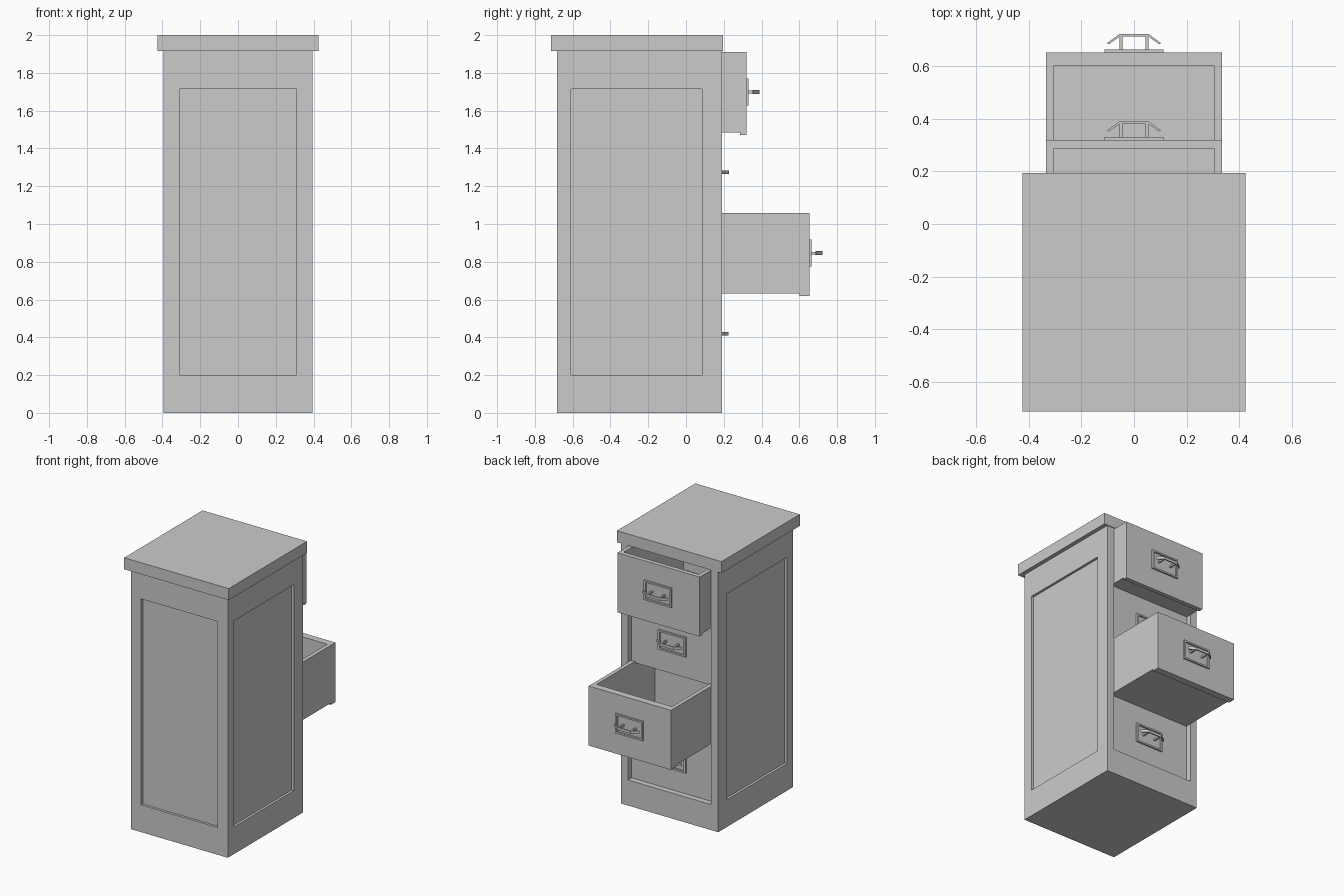
import bpy, bmesh

if "Cube" in bpy.data.objects:
    bpy.data.objects.remove(bpy.data.objects["Cube"])


def make_object(name, bm):
    bmesh.ops.recalc_face_normals(bm, faces=bm.faces)
    mesh = bpy.data.meshes.new(name)
    bm.to_mesh(mesh)
    bm.free()
    obj = bpy.data.objects.new(name, mesh)
    bpy.context.collection.objects.link(obj)
    return obj


def add_box(bm, lo, hi):
    verts = bmesh.ops.create_cube(bm, size=1)["verts"]
    for v in verts:
        for i in range(3):
            v.co[i] = lo[i] if v.co[i] < 0 else hi[i]


def box(name, lo, hi):
    bm = bmesh.new()
    add_box(bm, lo, hi)
    return make_object(name, bm)


def add_prism(bm, points, direction):
    face = bm.faces.new([bm.verts.new(p) for p in points])
    new = bmesh.ops.extrude_face_region(bm, geom=[face])["geom"]
    verts = [g for g in new if isinstance(g, bmesh.types.BMVert)]
    bmesh.ops.translate(bm, vec=direction, verts=verts)


def cut(obj, lo, hi):
    cutter = box("cutter", lo, hi)
    cutter.hide_render = True
    mod = obj.modifiers.new("cut", "BOOLEAN")
    mod.operation = "DIFFERENCE"
    mod.solver = "EXACT"
    mod.object = cutter
    bpy.context.view_layer.objects.active = obj
    bpy.ops.object.modifier_apply(modifier=mod.name)
    bpy.data.objects.remove(cutter)


# Cabinet body: recessed panels on three sides, drawer bay open at +y
body = box("cabinet_body", (-0.395, -0.682, 0), (0.395, 0.19, 1.915))
cut(body, (-0.338, -0.63, 0.188), (0.338, 0.3, 2.0))
cut(body, (-0.31, -0.8, 0.2), (0.31, -0.664, 1.715))
for s in (-1, 1):
    x0, x1 = sorted((s * 0.377, s * 0.5))
    cut(body, (x0, -0.608, 0.2), (x1, 0.085, 1.715))

# Overhanging top slab
box("top_slab", (-0.425, -0.715, 1.915), (0.425, 0.195, 2.0))


def drawer(name, front, bottom, wall):
    back, top = front - 0.76, bottom + 0.425
    # Open tray whose front board drops slightly below the floor
    profile = [(back, bottom), (front - wall, bottom), (front - wall, bottom - 0.013),
               (front, bottom - 0.013), (front, top), (back, top)]
    bm = bmesh.new()
    add_prism(bm, [(-0.335, y, z) for y, z in profile], (0.67, 0, 0))
    tray = make_object(name, bm)
    cut(tray, (-0.306, back + 0.03, bottom + 0.03), (0.306, front - wall, top + 0.1))

    # Rectangular label frame
    z = bottom + 0.214
    bm = bmesh.new()
    for s in (-1, 1):
        x0, x1 = sorted((s * 0.098, s * 0.112))
        add_box(bm, (x0, front, z - 0.072), (x1, front + 0.012, z + 0.072))
        z0, z1 = sorted((z + s * 0.06, z + s * 0.072))
        add_box(bm, (-0.098, front, z0), (0.098, front + 0.012, z1))
    make_object(name + "_label_frame", bm)

    # Bent pull bar on two posts
    bm = bmesh.new()
    outer = [(-0.103, 0.036), (-0.056, 0.07), (0.056, 0.07), (0.103, 0.036)]
    inner = [(0.095, 0.032), (0.053, 0.062), (-0.053, 0.062), (-0.095, 0.032)]
    add_prism(bm, [(x, front + y, z - 0.01) for x, y in outer + inner], (0, 0, 0.02))
    for s in (-1, 1):
        add_box(bm, (s * 0.05 - 0.006, front, z - 0.007),
                (s * 0.05 + 0.006, front + 0.063, z + 0.007))
    make_object(name + "_handle", bm)


# Drawers from top to bottom: first and third pulled out
drawer("drawer_top", 0.32, 1.485, 0.033)
drawer("drawer_upper", 0.157, 1.06, 0.033)
drawer("drawer_lower", 0.653, 0.632, 0.052)
drawer("drawer_bottom", 0.155, 0.205, 0.033)
